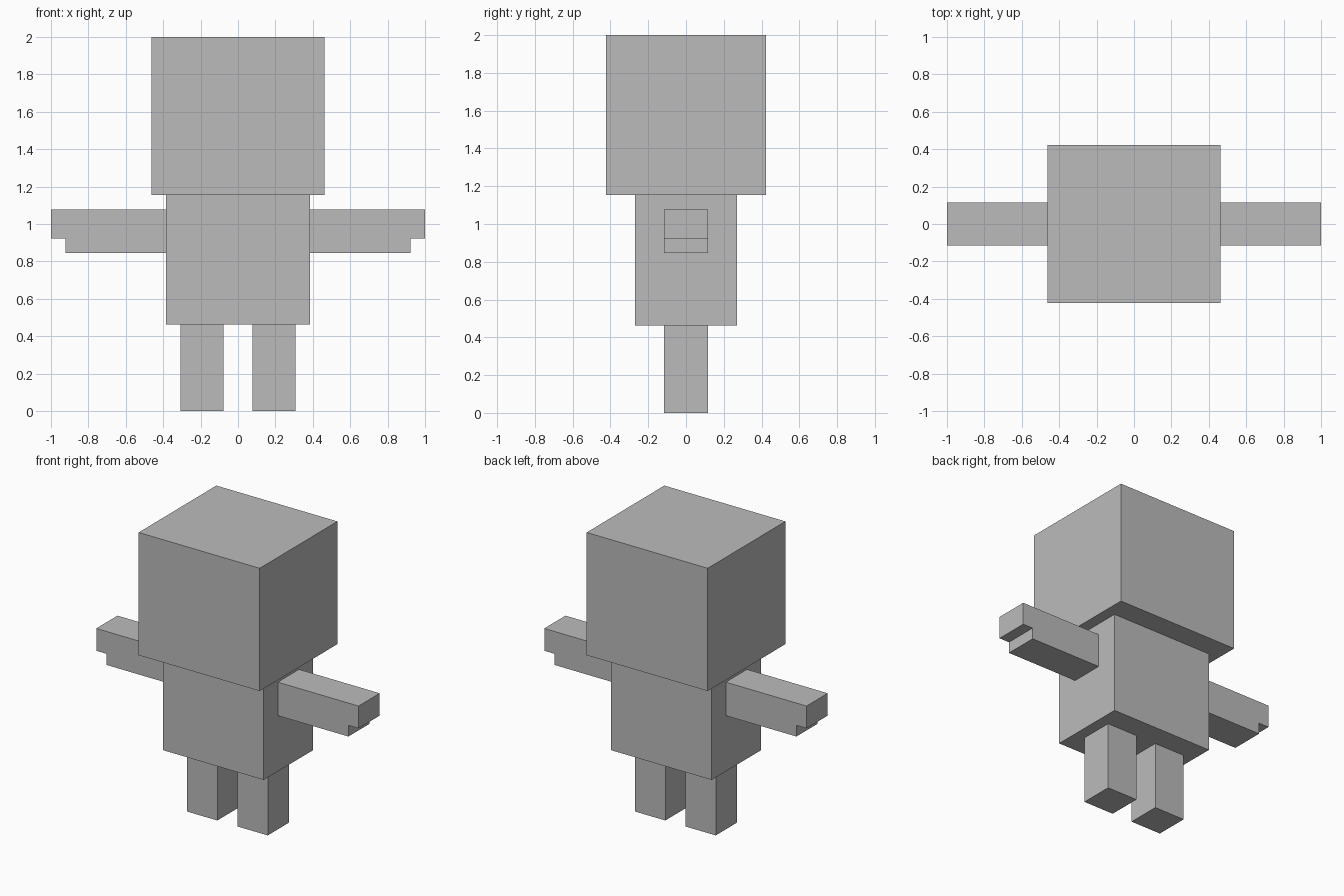
import bpy
import bmesh

if "Cube" in bpy.data.objects:
    bpy.data.objects.remove(bpy.data.objects["Cube"])

U = 1 / 13  # one block unit

grey = bpy.data.materials.new("plain_grey")
grey.diffuse_color = (0.5, 0.5, 0.5, 1)
grey.use_nodes = True
grey.node_tree.nodes["Principled BSDF"].inputs["Base Color"].default_value = grey.diffuse_color


def extruded(name, outline, half_depth):
    """Extrude an (x, z) outline along y, all in block units."""
    bm = bmesh.new()
    face = bm.faces.new([bm.verts.new((x * U, -half_depth * U, z * U)) for x, z in outline])
    ext = bmesh.ops.extrude_face_region(bm, geom=[face])
    moved = [g for g in ext["geom"] if isinstance(g, bmesh.types.BMVert)]
    bmesh.ops.translate(bm, verts=moved, vec=(0, 2 * half_depth * U, 0))
    bmesh.ops.recalc_face_normals(bm, faces=bm.faces)
    mesh = bpy.data.meshes.new(name)
    bm.to_mesh(mesh)
    bm.free()
    mesh.materials.append(grey)
    obj = bpy.data.objects.new(name, mesh)
    bpy.context.collection.objects.link(obj)
    return obj


def box(x0, x1, z0, z1):
    return [(x0, z0), (x1, z0), (x1, z1), (x0, z1)]


# Head and torso
extruded("head", box(-6, 6, 15, 26), 5.5)
extruded("torso", box(-5, 5, 6, 15), 3.5)

# Arms with a stepped hand end, and legs, on both sides
arm = [(5, 11), (12, 11), (12, 12), (13, 12), (13, 14), (5, 14)]
leg = box(1, 4, 0, 6)
for side, s in (("left", -1), ("right", 1)):
    extruded(side + "_arm", [(s * x, z) for x, z in arm], 1.5)
    extruded(side + "_leg", [(s * x, z) for x, z in leg], 1.5)
